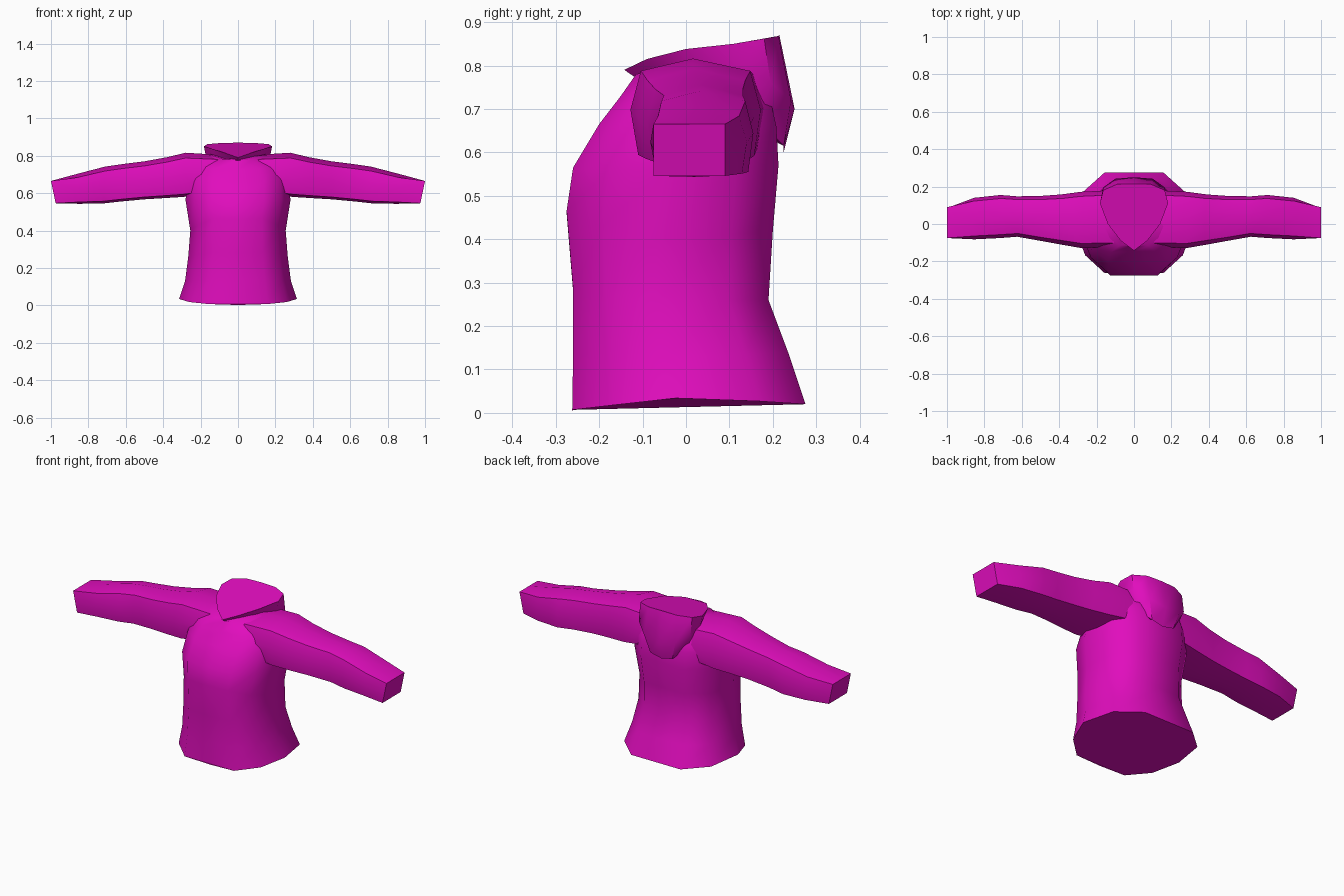
import bpy, bmesh, math

cube = bpy.data.objects.get("Cube")
if cube:
    bpy.data.objects.remove(cube, do_unlink=True)

COLOUR = (0.75, 0.004, 0.51, 1.0)
magenta = bpy.data.materials.new("magenta cloth")
magenta.use_nodes = True
magenta.diffuse_color = COLOUR
bsdf = magenta.node_tree.nodes["Principled BSDF"]
bsdf.inputs["Base Color"].default_value = COLOUR
bsdf.inputs["Roughness"].default_value = 0.8


def loft(name, rings, angle=50):
    """Skin a list of equal closed rings and cap both ends."""
    bm = bmesh.new()
    rows = [[bm.verts.new(p) for p in ring] for ring in rings]
    n = len(rows[0])
    for a, b in zip(rows, rows[1:]):
        for i in range(n):
            j = (i + 1) % n
            bm.faces.new((a[i], a[j], b[j], b[i]))
    bm.faces.new(rows[0])
    bm.faces.new(rows[-1])
    bmesh.ops.recalc_face_normals(bm, faces=bm.faces)
    mesh = bpy.data.meshes.new(name)
    bm.to_mesh(mesh)
    bm.free()
    mesh.materials.append(magenta)
    obj = bpy.data.objects.new(name, mesh)
    bpy.context.collection.objects.link(obj)
    bpy.ops.object.select_all(action='DESELECT')
    obj.select_set(True)
    bpy.context.view_layer.objects.active = obj
    bpy.ops.object.shade_smooth_by_angle(angle=math.radians(angle))
    return obj


def mirrored(half):
    """Close a half ring running from front centre to back centre."""
    return half + [(-x, y, z) for x, y, z in half[-2:0:-1]]


# Torso: half width, front y, back y, then front, side and back heights
def torso_ring(w, f, b, zf, zs, zb):
    mid = (f + b) / 2 - 0.03
    return mirrored([
        (0, f, zf), (w * 0.5, f, zf + 0.005),
        (w * 0.83, f + (mid - f) * 0.4, (zf + zs) / 2),
        (w, mid, zs),
        (w * 0.88, b + (mid - b) * 0.36, (zs + zb) / 2),
        (w * 0.5, b, zb), (0, b, zb)])


torso = [
    (0.315, -0.262, 0.275, 0.002, 0.034, 0.020),
    (0.283, -0.260, 0.235, 0.13, 0.13, 0.14),
    (0.266, -0.260, 0.190, 0.28, 0.26, 0.26),
    (0.255, -0.275, 0.200, 0.46, 0.40, 0.42),
    (0.280, -0.260, 0.213, 0.56, 0.56, 0.57),
    (0.275, -0.200, 0.208, 0.66, 0.67, 0.66),
    (0.245, -0.150, 0.190, 0.725, 0.765, 0.74),
    (0.150, -0.115, 0.150, 0.775, 0.805, 0.79),
]
loft("torso", [torso_ring(*r) for r in torso])

# Sleeves: top x, bottom x, front y, back y, bottom z, top z
SECTION = [(0.06, 0.06), (0, 0.5), (0.08, 0.88), (0.48, 1),
           (0.92, 0.88), (1, 0.5), (0.95, 0.05), (0.5, 0)]
sleeve = [
    (0.10, 0.16, -0.125, 0.180, 0.600, 0.805),
    (0.28, 0.29, -0.128, 0.172, 0.580, 0.816),
    (0.38, 0.40, -0.110, 0.158, 0.573, 0.792),
    (0.50, 0.50, -0.090, 0.150, 0.567, 0.770),
    (0.62, 0.63, -0.068, 0.148, 0.555, 0.755),
    (0.71, 0.72, -0.075, 0.155, 0.545, 0.742),
    (0.86, 0.85, -0.082, 0.140, 0.543, 0.703),
]
for side, label in ((1, "left"), (-1, "right")):
    rings = []
    for xt, xb, f, b, z0, z1 in sleeve:
        rings.append([(side * (xb + (xt - xb) * v), f + (b - f) * u,
                       z0 + (z1 - z0) * v) for u, v in SECTION])
    # Squared cuff
    box = [(0, 0), (0, 0.5), (0, 1), (0.5, 1), (1, 1), (1, 0.5), (1, 0), (0.5, 0)]
    rings.append([(side * (0.975 + 0.025 * v), -0.075 + 0.165 * u,
                   0.546 + 0.119 * v) for u, v in box])
    loft(label + "_sleeve", rings)

# Folded collar: pointed at the front, hanging down at the back
collar_top = [(0, -0.142, 0.790), (0.07, -0.090, 0.815), (0.14, 0.00, 0.838),
              (0.182, 0.11, 0.850), (0.165, 0.18, 0.862), (0.09, 0.213, 0.868),
              (0, 0.215, 0.870)]
collar_mid = [(0, -0.125, 0.778), (0.06, -0.075, 0.795), (0.125, 0.00, 0.805),
              (0.172, 0.11, 0.800), (0.165, 0.195, 0.76), (0.10, 0.242, 0.72),
              (0, 0.250, 0.700)]
collar_low = [(0, -0.080, 0.750), (0.045, -0.050, 0.755), (0.10, 0.00, 0.755),
              (0.14, 0.10, 0.730), (0.135, 0.17, 0.675), (0.07, 0.225, 0.615),
              (0, 0.225, 0.600)]
loft("collar", [mirrored(r) for r in (collar_low, collar_mid, collar_top)], 45)
